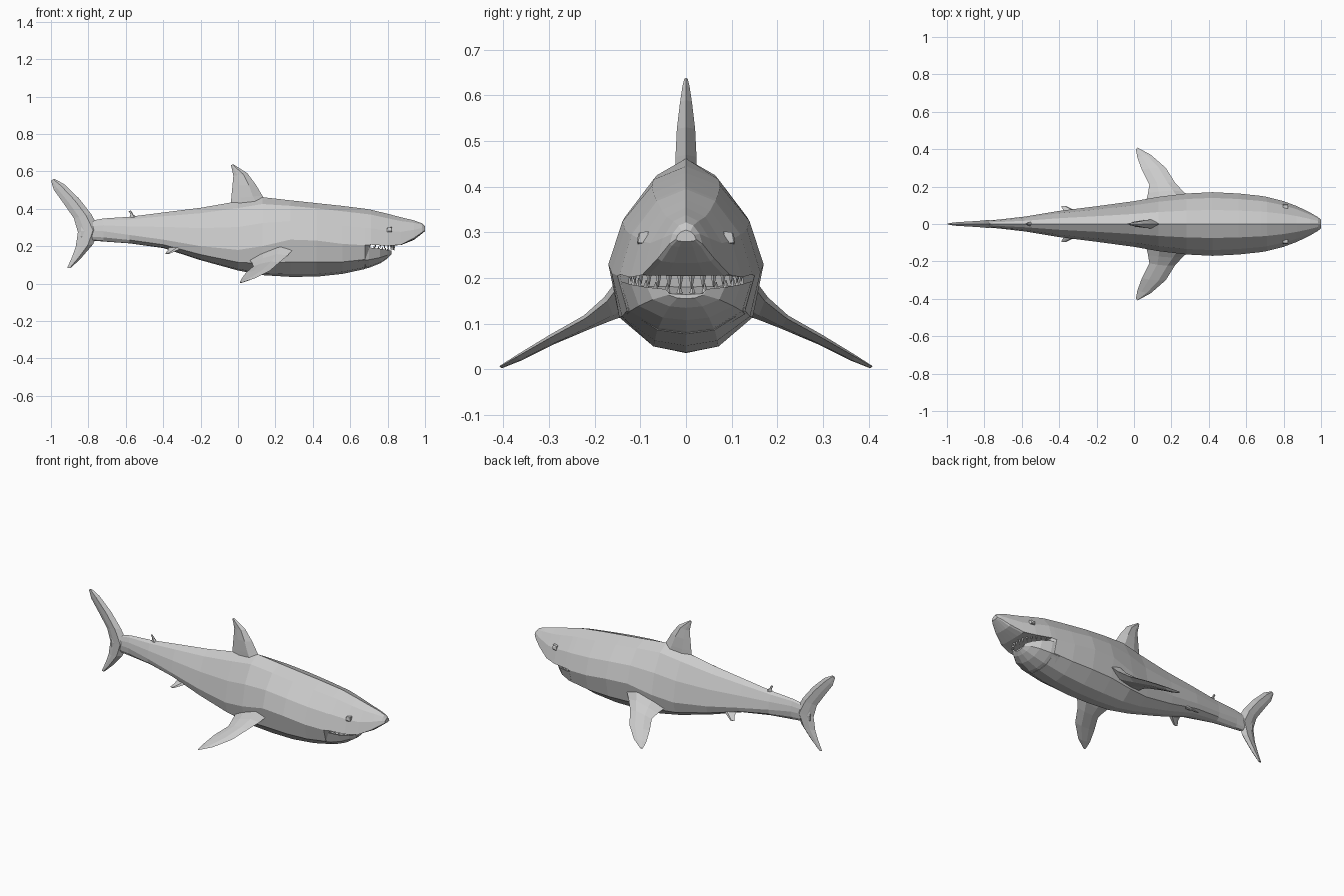
import bpy
import math
from mathutils import Vector

if "Cube" in bpy.data.objects:
    bpy.data.objects.remove(bpy.data.objects["Cube"], do_unlink=True)

grey = bpy.data.materials.new("shark grey")
grey.diffuse_color = (0.6, 0.6, 0.6, 1)
grey.use_nodes = True
grey.node_tree.nodes["Principled BSDF"].inputs["Base Color"].default_value = (0.6, 0.6, 0.6, 1)


def loft(name, rings):
    """Skin closed rings of equal length and cap both ends."""
    n = len(rings[0])
    faces = [list(range(n)), [(len(rings) - 1) * n + i for i in reversed(range(n))]]
    for r in range(len(rings) - 1):
        for i in range(n):
            a, b = r * n + i, r * n + (i + 1) % n
            faces.append([a, a + n, b + n, b])
    mesh = bpy.data.meshes.new(name)
    mesh.from_pydata([p for ring in rings for p in ring], [], faces)
    mesh.materials.append(grey)
    obj = bpy.data.objects.new(name, mesh)
    bpy.context.collection.objects.link(obj)
    # Make every face point outwards
    bpy.context.view_layer.objects.active = obj
    obj.select_set(True)
    bpy.ops.object.mode_set(mode="EDIT")
    bpy.ops.mesh.select_all(action="SELECT")
    bpy.ops.mesh.normals_make_consistent(inside=False)
    bpy.ops.object.mode_set(mode="OBJECT")
    obj.select_set(False)
    return obj


def mirrored(x, half):
    """Full ring from a half profile running from the top to the bottom."""
    return [(x, y, z) for y, z in half] + [(x, -y, z) for y, z in half[-2:0:-1]]


def body_ring(x, top, mid, low, w):
    up, down = top - mid, mid - low
    return mirrored(x, [(0, top), (.44 * w, mid + .86 * up), (.82 * w, mid + .47 * up),
                        (w, mid), (.86 * w, mid - .6 * down),
                        (.42 * w, mid - .93 * down), (0, low)])


def jaw_ring(x, lip, low, w):
    h = lip - low
    return mirrored(x, [(0, lip - .012), (.8 * w, lip - .01), (w, lip),
                        (.86 * w, lip - .6 * h), (.42 * w, lip - .93 * h), (0, low)])


def fin(name, sections, across):
    """Tapered fin from (leading point, trailing point, half thickness)."""
    across = Vector(across).normalized()
    rings = []
    for lead, trail, t in sections:
        lead, trail = Vector(lead), Vector(trail)
        a, b = lead.lerp(trail, .3), lead.lerp(trail, .7)
        rings.append([lead, a + across * t, b + across * t * .7, trail,
                      b - across * t * .7, a - across * t])
    return loft(name, rings)


def flat_fin(name, rows):
    return fin(name, [((a, 0, b), (c, 0, d), t) for a, b, c, d, t in rows], (0, 1, 0))


# Body: x, top, widest height, bottom, half width
loft("body", [body_ring(*s) for s in (
    (-.84, .325, .28, .235, .014), (-.72, .348, .28, .225, .024),
    (-.58, .357, .26, .215, .04), (-.4, .38, .235, .19, .07),
    (-.2, .405, .2, .125, .095), (0, .44, .18, .07, .122),
    (.13, .462, .2, .045, .145), (.28, .445, .235, .036, .163),
    (.42, .43, .23, .037, .17), (.56, .415, .212, .052, .163),
    (.68, .4, .205, .078, .15), (.71, .395, .208, .212, .145),
    (.8, .373, .202, .21, .122), (.87, .355, .207, .205, .096),
    (.94, .338, .243, .233, .062), (.985, .322, .275, .268, .036),
    (1.0, .305, .285, .28, .022))])

# Lower jaw
loft("lower_jaw", [jaw_ring(*s) for s in (
    (.64, .195, .072, .15), (.7, .193, .084, .143), (.76, .186, .108, .12),
    (.8, .18, .135, .085), (.82, .176, .155, .045))])

# Teeth follow an arc along each lip
def teeth(name, count, front, width, base_z, tip_z):
    for k in range(count):
        a = math.radians(-75 + 150 * k / (count - 1))
        x, y = .7 + (front - .7) * math.cos(a), width * math.sin(a)
        lift = .018 * abs(math.sin(a)) ** 2
        ring = lambda z, r: [(x + r * math.cos(q * math.pi / 2),
                              y + r * math.sin(q * math.pi / 2), z + lift) for q in range(4)]
        loft(f"{name}_{k + 1}", [ring(base_z, .007), ring(tip_z, .001)])


teeth("upper_tooth", 14, .835, .125, .206, .176)
teeth("lower_tooth", 12, .807, .118, .165, .186)

# Fins on the centre line: lead x, lead z, trail x, trail z, half thickness
flat_fin("dorsal_fin", [
    (.16, .43, -.04, .41, .024), (.13, .47, -.036, .455, .023),
    (.095, .53, -.03, .52, .02), (.05, .59, -.025, .575, .013),
    (0, .622, -.032, .61, .008), (-.025, .638, -.038, .632, .004)])
flat_fin("second_dorsal_fin", [
    (-.53, .345, -.585, .34, .012), (-.56, .37, -.575, .37, .008),
    (-.572, .39, -.585, .388, .003)])
flat_fin("tail_fin", [
    (-.982, .56, -1.0, .55, .005), (-.93, .532, -.985, .502, .01),
    (-.85, .455, -.93, .425, .014), (-.785, .372, -.878, .35, .018),
    (-.74, .29, -.856, .275, .022), (-.775, .21, -.868, .195, .018),
    (-.84, .135, -.888, .14, .012), (-.892, .085, -.914, .082, .005)])

# Paired fins and eyes
for side, s in (("left", 1), ("right", -1)):
    fin(f"{side}_pectoral_fin", [((a, s * b, c), (d, s * e, f), t)
                                 for a, b, c, d, e, f, t in (
        (.31, .135, .2, .06, .1, .13, .035), (.265, .172, .15, .075, .165, .11, .022),
        (.22, .22, .112, .082, .21, .092, .014), (.17, .3, .068, .042, .29, .058, .01),
        (.09, .37, .028, .018, .355, .024, .007), (.02, .408, .006, .01, .4, .005, .003))],
        (0, s * .45, .9))
    fin(f"{side}_pelvic_fin", [((a, s * b, c), (d, s * e, f), t)
                               for a, b, c, d, e, f, t in (
        (-.28, .05, .2, -.37, .04, .2, .012), (-.32, .075, .18, -.375, .07, .178, .008),
        (-.365, .097, .16, -.39, .093, .16, .003))], (0, s * .6, .8))
    # Eye: small four-sided button sunk in the head
    loft(f"{side}_eye", [[(.81 + r * dx + .012 * k, s * (y - .2 * r * dz), .288 + r * dz)
                          for dx, dz in ((-1, -1), (1, -.8), (1, 1), (-1, .8))]
                         for k, y, r in ((0, .085, .014), (0, .103, .013), (0, .106, .008))])
